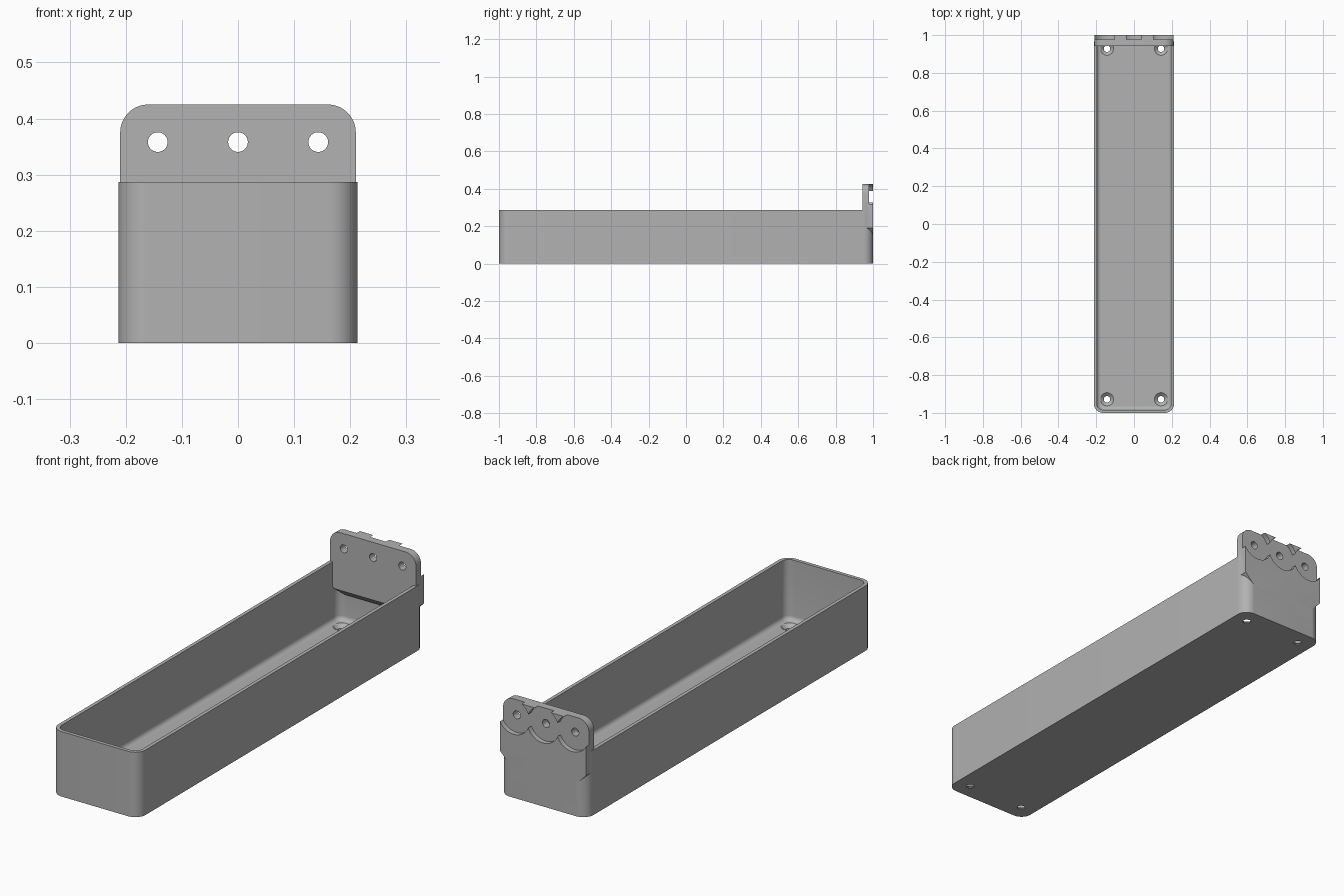
import bpy, bmesh
from math import sin, cos, pi
from mathutils import Matrix, Vector

if "Cube" in bpy.data.objects:
    bpy.data.objects.remove(bpy.data.objects["Cube"], do_unlink=True)

grey = bpy.data.materials.new("plain_grey")
grey.use_nodes = True
colour = (0.445, 0.445, 0.445, 1)
grey.diffuse_color = colour
grey.node_tree.nodes["Principled BSDF"].inputs["Base Color"].default_value = colour


def finish(name, bm):
    bmesh.ops.recalc_face_normals(bm, faces=bm.faces)
    mesh = bpy.data.meshes.new(name)
    bm.to_mesh(mesh)
    bm.free()
    mesh.materials.append(grey)
    obj = bpy.data.objects.new(name, mesh)
    bpy.context.collection.objects.link(obj)
    return obj


def loft(name, rings):
    """Closed solid through rings of equal point count."""
    bm = bmesh.new()
    loops = [[bm.verts.new(p) for p in ring] for ring in rings]
    n = len(loops[0])
    for a, b in zip(loops, loops[1:]):
        for i in range(n):
            j = (i + 1) % n
            bm.faces.new((a[i], a[j], b[j], b[i]))
    bm.faces.new(loops[0])
    bm.faces.new(loops[-1])
    return finish(name, bm)


def rounded(hx, hy, r, z, steps=10):
    """Rounded rectangle ring at height z."""
    ring = []
    for k, (sx, sy) in enumerate(((1, 1), (-1, 1), (-1, -1), (1, -1))):
        for i in range(steps + 1):
            a = (k + i / steps) * pi / 2
            ring.append((sx * (hx - r) + r * cos(a), sy * (hy - r) + r * sin(a), z))
    return ring


def cylinder(name, x, y, z, r1, r2, depth, along_y=False, sides=48):
    bm = bmesh.new()
    bmesh.ops.create_cone(bm, cap_ends=True, segments=sides, radius1=r1, radius2=r2, depth=depth)
    if along_y:
        bmesh.ops.rotate(bm, verts=bm.verts, matrix=Matrix.Rotation(pi / 2, 3, "X"))
    bmesh.ops.translate(bm, verts=bm.verts, vec=Vector((x, y, z)))
    return finish(name, bm)


def combine(target, tool, operation):
    mod = target.modifiers.new("combine", "BOOLEAN")
    mod.operation, mod.solver, mod.object = operation, "EXACT", tool
    bpy.context.view_layer.update()
    graph = bpy.context.evaluated_depsgraph_get()
    mesh = bpy.data.meshes.new_from_object(target.evaluated_get(graph))
    target.modifiers.clear()
    target.data = mesh
    bpy.data.objects.remove(tool, do_unlink=True)


# Tray shell with rounded corners
HX, H, WALL, FLOOR = 0.213, 0.287, 0.016, 0.02
tray = loft("tray", [rounded(HX, 1, 0.05, 0), rounded(HX, 1, 0.05, H)])

# Hollow with a filleted floor edge
fillet = 0.02
rings = []
for i in range(7):
    a = i / 6 * pi / 2
    inset = WALL + fillet * (1 - sin(a))
    rings.append(rounded(HX - inset, 1 - inset, 0.05 - inset, FLOOR + fillet * (1 - cos(a))))
rings.append(rounded(HX - WALL, 1 - WALL, 0.05 - WALL, H + 0.1))
combine(tray, loft("hollow", rings), "DIFFERENCE")

# Mounting plate: rounded top corners, sloped lower corners
PX, TOP, R, FRONT = 0.21, 0.425, 0.05, 0.943
half = [(0.16, 0.14), (PX, 0.19)]
for i in range(11):
    a = i / 10 * pi / 2
    half.append((PX - R + R * cos(a), TOP - R + R * sin(a)))
outline = half + [(-x, z) for x, z in reversed(half)]
plate = loft("mounting_plate", [[(x, y, z) for x, z in outline] for y in (FRONT, 1)])

# Sloped underside where the plate overhangs the hollow
wedge = [(0.93, 0.183), (0.93, 0), (0.985, 0), (0.985, 0.128)]
combine(plate, loft("underside", [[(x, y, z) for y, z in wedge] for x in (-0.3, 0.3)]), "DIFFERENCE")
combine(tray, plate, "UNION")

# Round recesses on the back, and screw holes through the plate
for x in (-0.143, 0, 0.143):
    combine(tray, cylinder("recess", x, 1.028, 0.358, 0.0775, 0.0775, 0.1, True, 64), "DIFFERENCE")
for x in (-0.143, 0, 0.143):
    combine(tray, cylinder("plate_hole", x, 0.97, 0.358, 0.0175, 0.0175, 0.2, True), "DIFFERENCE")

# Countersunk holes in the floor
for x in (-0.143, 0.143):
    for y in (-0.928, 0.928):
        combine(tray, cylinder("floor_hole", x, y, 0, 0.017, 0.017, 0.1), "DIFFERENCE")
        combine(tray, cylinder("countersink", x, y, 0.014, 0.0165, 0.0395, 0.02), "DIFFERENCE")

bpy.ops.object.select_all(action="DESELECT")
tray.select_set(True)
bpy.context.view_layer.objects.active = tray
bpy.ops.object.shade_smooth_by_angle(angle=0.5)
